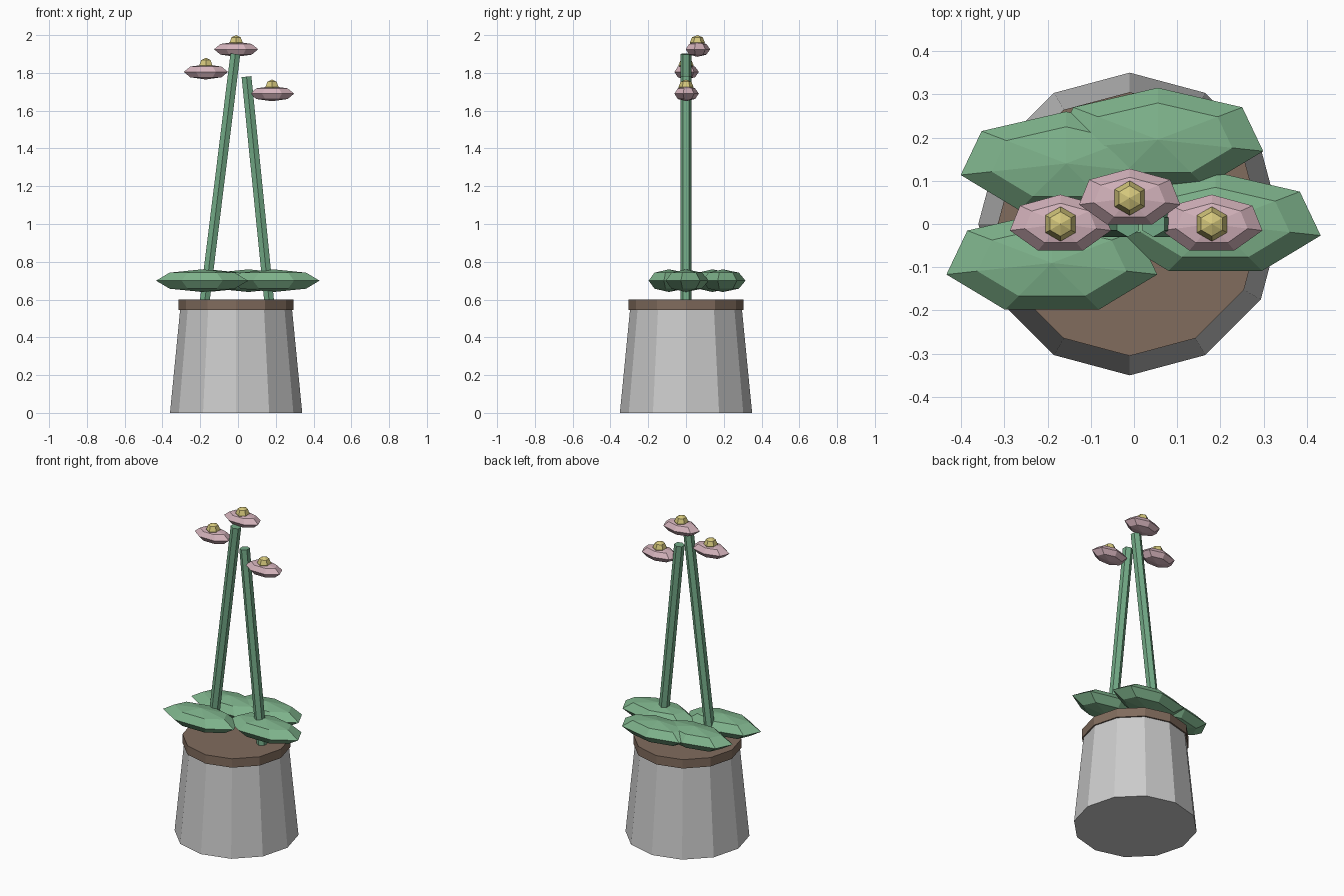
import bpy
from math import sin, cos, pi
from mathutils import Vector

if "Cube" in bpy.data.objects:
    bpy.data.objects.remove(bpy.data.objects["Cube"])


def material(name, rgb):
    m = bpy.data.materials.new(name)
    m.diffuse_color = (*rgb, 1.0)
    m.use_nodes = True
    m.node_tree.nodes["Principled BSDF"].inputs["Base Color"].default_value = m.diffuse_color
    return m


LEAF = material("leaf_green", (0.21, 0.45, 0.26))
STEM = material("stem_green", (0.17, 0.40, 0.24))
SOIL = material("soil_brown", (0.22, 0.15, 0.11))
PETAL = material("petal_pink", (0.66, 0.45, 0.50))
GOLD = material("flower_gold", (0.66, 0.57, 0.20))


def lathe(name, profile, sides, loc, mat=None, scale=(1, 1, 1)):
    """Flat-faced turned solid from (radius, z) points, first corner at +y."""
    verts, rings, faces = [], [], []
    for r, z in profile:
        n = 1 if r == 0 else sides
        rings.append([len(verts) + i for i in range(n)])
        for i in range(n):
            a = pi / 2 + 2 * pi * i / sides
            verts.append((r * cos(a) * scale[0], r * sin(a) * scale[1], z * scale[2]))
    for lo, hi in zip(rings, rings[1:]):
        for i in range(sides):
            j = (i + 1) % sides
            if len(lo) == 1:
                faces.append((lo[0], hi[j], hi[i]))
            elif len(hi) == 1:
                faces.append((lo[i], lo[j], hi[0]))
            else:
                faces.append((lo[i], lo[j], hi[j], hi[i]))
    if len(rings[0]) > 1:
        faces.append(tuple(reversed(rings[0])))
    if len(rings[-1]) > 1:
        faces.append(tuple(rings[-1]))
    me = bpy.data.meshes.new(name)
    me.from_pydata(verts, [], faces)
    ob = bpy.data.objects.new(name, me)
    ob.location = loc
    if mat:
        me.materials.append(mat)
    bpy.context.collection.objects.link(ob)
    return ob


def ball(name, sides, loc, mat, scale):
    """Low-poly ellipsoid with three rings between the poles."""
    prof = [(0, -1)] + [(cos(t), sin(t)) for t in (-pi / 4, 0, pi / 4)] + [(0, 1)]
    return lathe(name, prof, sides, loc, mat, scale)


def stem(name, start, end):
    d = Vector(end) - Vector(start)
    ob = lathe(name, [(0.03, 0), (0.03, d.length)], 6, start, STEM)
    ob.rotation_euler = Vector((0, 0, 1)).rotation_difference(d).to_euler()


# Pot and soil
lathe("pot", [(0.35, 0), (0.295, 0.56)], 12, (-0.01, 0, 0))
lathe("soil", [(0.305, 0.545), (0.305, 0.60)], 12, (-0.01, 0, 0), SOIL)

# Leaning stems
stem("stem_left", (-0.18, 0, 0.56), (-0.014, 0, 1.90))
stem("stem_right", (0.168, 0, 0.56), (0.045, 0, 1.78))

# Leaves lying over the soil
for i, (x, y) in enumerate([(0.055, 0.195), (-0.157, 0.14), (-0.19, -0.09), (0.188, 0.0)]):
    ball(f"leaf_{i + 1}", 7, (x, y, 0.70), LEAF, (0.25, 0.12, 0.06))

# Flowers with golden centres
for i, (x, y, z) in enumerate([(-0.17, 0, 1.805), (-0.01, 0.06, 1.925), (0.18, 0, 1.69)]):
    ball(f"flower_{i + 1}", 7, (x, y, z), PETAL, (0.12, 0.068, 0.04))
    ball(f"flower_centre_{i + 1}", 6, (x, y, z + 0.035), GOLD, (0.04, 0.04, 0.04))
